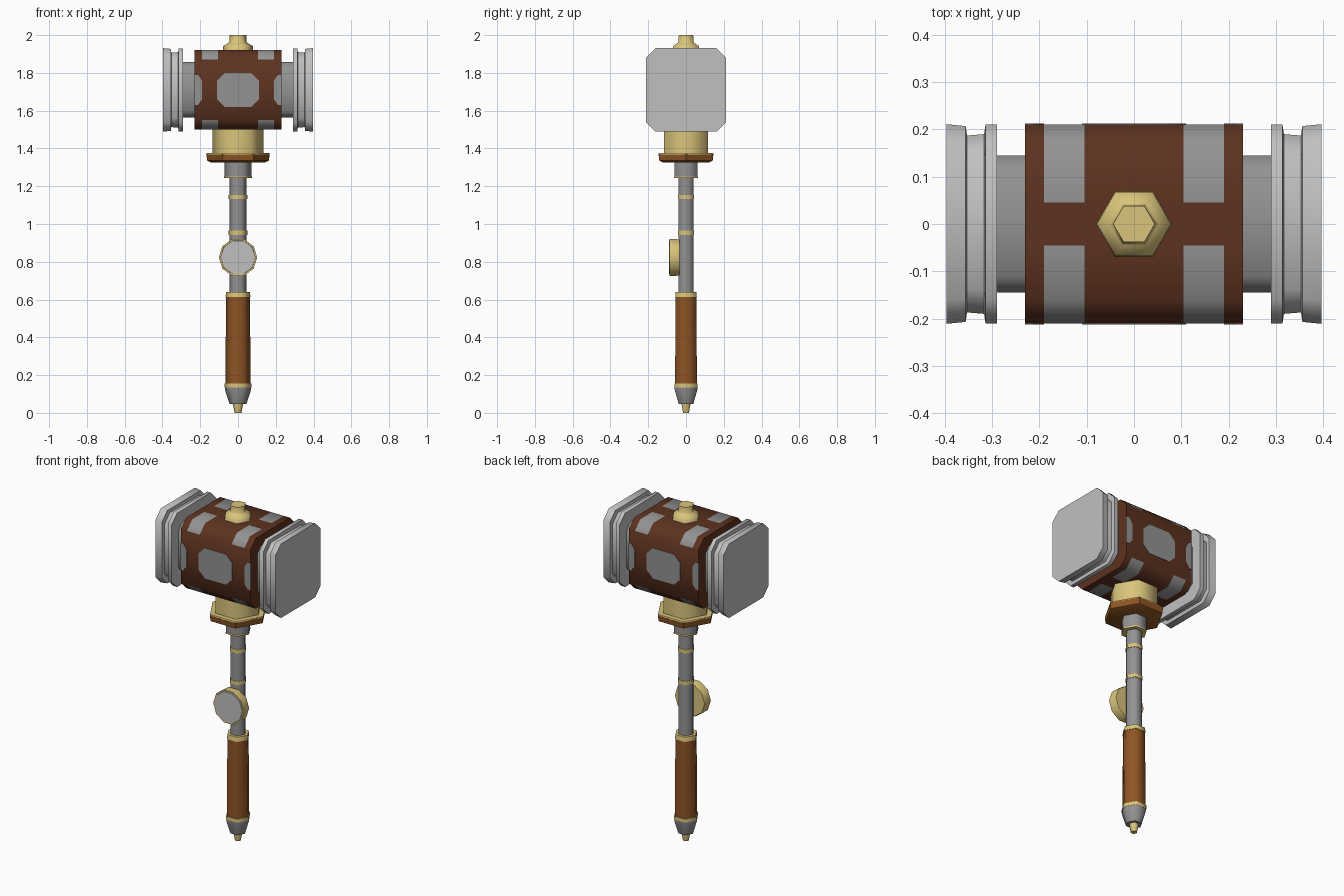
import bpy, bmesh, math

if "Cube" in bpy.data.objects:
    bpy.data.objects.remove(bpy.data.objects["Cube"])

ZC = 1.71  # height of the head centre


def material(name, rgb):
    m = bpy.data.materials.new(name)
    m.diffuse_color = (*rgb, 1)
    m.use_nodes = True
    m.node_tree.nodes["Principled BSDF"].inputs["Base Color"].default_value = m.diffuse_color
    return m


LIGHT = material("light_steel", (0.53, 0.53, 0.53))
STEEL = material("mid_steel", (0.29, 0.29, 0.29))
GOLD = material("pale_gold", (0.70, 0.56, 0.20))
DARK = material("dark_brown", (0.11, 0.032, 0.014))
WOOD = material("orange_brown", (0.27, 0.09, 0.018))


def finish(name, bm, mats, angle=50):
    bmesh.ops.recalc_face_normals(bm, faces=bm.faces)
    me = bpy.data.meshes.new(name)
    bm.to_mesh(me)
    bm.free()
    for m in mats:
        me.materials.append(m)
    ob = bpy.data.objects.new(name, me)
    bpy.context.collection.objects.link(ob)
    bpy.ops.object.select_all(action='DESELECT')
    ob.select_set(True)
    bpy.context.view_layer.objects.active = ob
    bpy.ops.object.shade_smooth_by_angle(angle=math.radians(angle))
    return ob


def loft(rings):
    """Skin closed rings of points and cap both ends."""
    bm = bmesh.new()
    rows = [[bm.verts.new(p) for p in r] for r in rings]
    for a, b in zip(rows, rows[1:]):
        for i in range(len(a)):
            j = (i + 1) % len(a)
            bm.faces.new((a[i], a[j], b[j], b[i]))
    bm.faces.new(rows[0])
    bm.faces.new(rows[-1])
    return bm


def turned(name, profile, mat, sides=6, angle=62):
    """Low-sided turned part from (radius, z) pairs."""
    rings = [[(r * math.cos(math.tau * i / sides), r * math.sin(math.tau * i / sides), z)
              for i in range(sides)] for r, z in profile]
    return finish(name, loft(rings), [mat], angle)


def octagon(x, hy, hz, c, split=None):
    """Chamfered rectangle in the yz plane, optionally cut on top and bottom."""
    s = [split, -split] if split else []
    top = [(y, hz) for y in [hy - c] + s + [c - hy]]
    pts = top + [(-hy, hz - c), (-hy, c - hz)] + [(-y, -z) for y, z in top] + [(hy, c - hz), (hy, hz - c)]
    return [(x, y, ZC + z) for y, z in pts]


# Handle, bottom to top
turned("pommel_tip", [(0.018, 0), (0.027, 0.045), (0.027, 0.055)], GOLD)
turned("pommel", [(0.045, 0.048), (0.070, 0.125), (0.070, 0.14)], STEEL)
turned("grip_lower_band", [(0.071, 0.135), (0.071, 0.155)], GOLD)
turned("grip", [(0.067, 0.15), (0.063, 0.62)], WOOD)
turned("grip_upper_band", [(0.066, 0.613), (0.063, 0.64)], GOLD)
turned("shaft", [(0.046, 0.63), (0.046, 1.26)], STEEL)
for label, z in (("lower", 0.943), ("upper", 1.132)):
    turned("shaft_band_" + label, [(0.049, z), (0.049, z + 0.022)], GOLD)
turned("collar_trim", [(0.073, 1.243), (0.073, 1.252)], GOLD)
turned("collar", [(0.071, 1.25), (0.071, 1.335)], STEEL)
turned("guard", [(0.14, 1.325), (0.163, 1.335), (0.168, 1.370)], WOOD, angle=30)
turned("guard_trim", [(0.168, 1.369), (0.166, 1.376)], GOLD)
turned("head_socket", [(0.134, 1.37), (0.134, 1.51)], GOLD)

# Round medallion on the front of the shaft
for nm, prof, mat in (("medallion_rim", [(0.098, 0.035), (0.102, 0.05), (0.102, 0.088)], GOLD),
                      ("medallion_face", [(0.094, 0.086), (0.092, 0.091)], LIGHT)):
    ob = turned(nm, prof, mat, sides=10)
    ob.rotation_euler.x = math.pi / 2
    ob.location.z = 0.823

# Head core with steel patches wrapping the chamfered corners
xs = [-0.23, -0.19, -0.105, 0.105, 0.19, 0.23]
bm = loft([octagon(x, 0.21, 0.21, 0.05, 0.045) for x in xs])
for f in bm.faces:
    c = f.calc_center_median()
    if 0.105 < abs(c.x) < 0.19 and abs(c.y) > 0.05 and abs(c.z - ZC) > 0.165:
        f.material_index = 1
finish("head_core", bm, [DARK, STEEL])

# Octagonal plates on front and back: one whole in the middle, halves at the ends
middle = [(-0.11, -0.05), (-0.07, -0.09), (0.07, -0.09), (0.11, -0.05),
          (0.11, 0.05), (0.07, 0.09), (-0.07, 0.09), (-0.11, 0.05)]
half = [(0.19, -0.05), (0.212, -0.08), (0.231, -0.08), (0.231, 0.08), (0.212, 0.08), (0.19, 0.05)]
for side, s in (("front", -1), ("back", 1)):
    for nm, pts in (("middle", middle), ("right", half), ("left", [(-x, z) for x, z in half])):
        bm = loft([[(x, s * d, ZC + z) for x, z in pts] for d in (0.206, 0.2125)])
        finish("plate_%s_%s" % (side, nm), bm, [STEEL])

# Necks and grooved striking caps
for side, s in (("right", 1), ("left", -1)):
    bm = loft([octagon(s * x, 0.145, 0.147, 0.035) for x in (0.22, 0.295)])
    finish("head_neck_" + side, bm, [STEEL])
    cap = [(0.29, 0.21), (0.314, 0.21), (0.317, 0.19), (0.353, 0.187), (0.356, 0.207), (0.396, 0.211)]
    bm = loft([octagon(s * x, h, h + 0.01, 0.05) for x, h in cap])
    finish("striking_cap_" + side, bm, [LIGHT])

# Finial on top of the head
turned("finial", [(0.080, 1.91), (0.078, 1.943), (0.052, 1.957), (0.046, 1.965), (0.044, 2.0)], GOLD)
